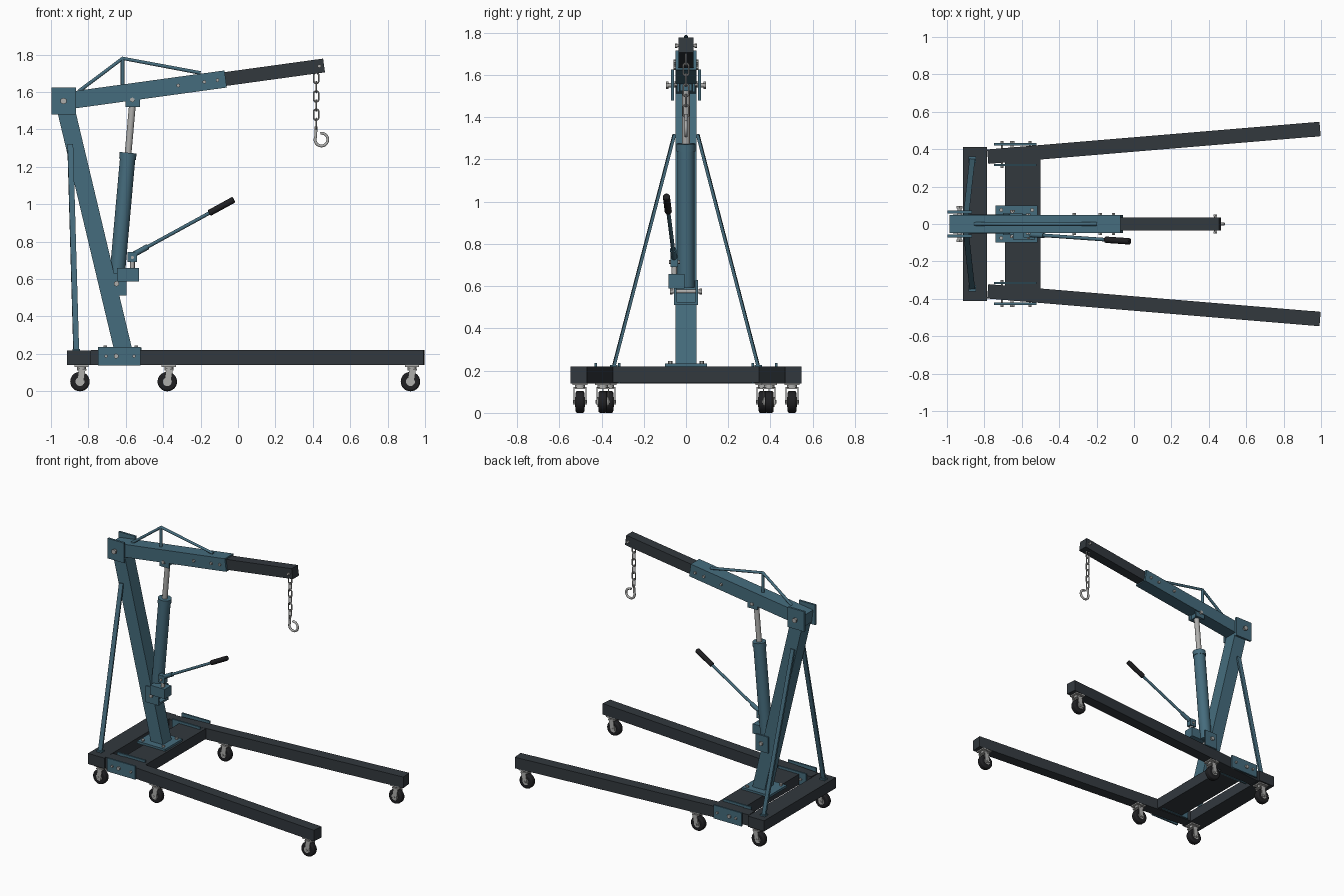
import bpy, bmesh
from math import pi, sin, cos, radians
from mathutils import Vector, Matrix

if "Cube" in bpy.data.objects:
    bpy.data.objects.remove(bpy.data.objects["Cube"])


def material(name, rgb):
    m = bpy.data.materials.new(name)
    m.diffuse_color = (*rgb, 1)
    m.use_nodes = True
    m.node_tree.nodes["Principled BSDF"].inputs["Base Color"].default_value = m.diffuse_color
    return m


BLUE = material("blue_paint", (0.06, 0.15, 0.205))
DARK = material("dark_paint", (0.032, 0.04, 0.048))
BLACK = material("rubber", (0.014, 0.014, 0.016))
STEEL = material("steel", (0.42, 0.42, 0.41))


def finish(bm, name, mat, smooth=False, bevel=0):
    me = bpy.data.meshes.new(name)
    bm.to_mesh(me)
    bm.free()
    me.materials.append(mat)
    ob = bpy.data.objects.new(name, me)
    bpy.context.collection.objects.link(ob)
    if bevel:
        b = ob.modifiers.new("bevel", 'BEVEL')
        b.width, b.segments, b.limit_method = bevel, 2, 'ANGLE'
    if smooth:
        bpy.ops.object.select_all(action='DESELECT')
        ob.select_set(True)
        bpy.context.view_layer.objects.active = ob
        bpy.ops.object.shade_smooth_by_angle(angle=radians(35))
    return ob


def box(name, x, y, z, mat):
    """Axis-aligned box from (min, max) pairs."""
    c = [(a + b) / 2 for a, b in (x, y, z)]
    s = [abs(b - a) for a, b in (x, y, z)]
    bm = bmesh.new()
    bmesh.ops.create_cube(bm, size=1, matrix=Matrix.Translation(c) @ Matrix.Diagonal((*s, 1)))
    return finish(bm, name, mat)


def beam(name, p, q, w, h, mat):
    """Rectangular bar from p to q, w across and h deep."""
    p, q = Vector(p), Vector(q)
    d = q - p
    bm = bmesh.new()
    bmesh.ops.create_cube(bm, size=1, matrix=Matrix.Translation((p + q) / 2)
                          @ d.to_track_quat('X', 'Z').to_matrix().to_4x4()
                          @ Matrix.Diagonal((d.length, w, h, 1)))
    return finish(bm, name, mat)


def rod(name, p, q, r, mat, sides=20, bevel=0):
    p, q = Vector(p), Vector(q)
    d = q - p
    bm = bmesh.new()
    bmesh.ops.create_cone(bm, cap_ends=True, segments=sides, radius1=r, radius2=r, depth=d.length,
                          matrix=Matrix.Translation((p + q) / 2)
                          @ d.to_track_quat('Z', 'Y').to_matrix().to_4x4())
    return finish(bm, name, mat, sides > 8, bevel)


def pin(name, x, z, half, r, mat=STEEL, y=0):
    """Cross bolt with a hex head at each end."""
    rod(name, (x, y - half, z), (x, y + half, z), r * 0.6, mat, 12)
    for s in (-1, 1):
        rod(name + "_head", (x, y + s * (half - 0.012), z), (x, y + s * half, z), r, mat, 6)


def tube(name, pts, r, mat):
    cu = bpy.data.curves.new(name, 'CURVE')
    cu.dimensions, cu.bevel_depth, cu.bevel_resolution, cu.use_fill_caps = '3D', r, 3, True
    sp = cu.splines.new('POLY')
    sp.points.add(len(pts) - 1)
    for pt, co in zip(sp.points, pts):
        pt.co = (*co, 1)
    cu.materials.append(mat)
    ob = bpy.data.objects.new(name, cu)
    bpy.context.collection.objects.link(ob)


def chain_link(center, turned):
    bm = bmesh.new()
    n, m, R, r, stretch = 20, 8, 0.013, 0.0045, 0.016
    rings = []
    for i in range(n):
        a = 2 * pi * (i + 0.5) / n
        shift = stretch if sin(a) > 0 else -stretch
        ring = []
        for j in range(m):
            b = 2 * pi * j / m
            k = R + r * cos(b)
            v = Vector((k * cos(a), r * sin(b), k * sin(a) + shift))
            ring.append(bm.verts.new(Matrix.Rotation(turned * pi / 2, 3, 'Z') @ v + Vector(center)))
        rings.append(ring)
    for i in range(n):
        for j in range(m):
            a, b = rings[i], rings[(i + 1) % n]
            bm.faces.new((a[j], a[(j + 1) % m], b[(j + 1) % m], b[j]))
    bmesh.ops.recalc_face_normals(bm, faces=bm.faces)
    finish(bm, "chain_link", STEEL, True)


def caster(x, y):
    rod("caster_tyre", (x, y - 0.021, 0.052), (x, y + 0.021, 0.052), 0.052, BLACK, 32, 0.009)
    rod("caster_hub", (x, y - 0.024, 0.052), (x, y + 0.024, 0.052), 0.024, STEEL, 20)
    rod("caster_axle", (x, y - 0.034, 0.052), (x, y + 0.034, 0.052), 0.008, STEEL, 6)
    for s in (-1, 1):
        beam("caster_fork", (x, y + s * 0.028, 0.04), (x + 0.012, y + s * 0.028, 0.12), 0.005, 0.036, STEEL)
    box("caster_crown", (x - 0.016, x + 0.034), (y - 0.031, y + 0.031), (0.112, 0.12), STEEL)
    rod("caster_swivel", (x + 0.008, y, 0.118), (x + 0.008, y, 0.132), 0.024, STEEL)
    box("caster_plate", (x - 0.03, x + 0.046), (y - 0.036, y + 0.036), (0.131, 0.141), STEEL)


# Base frame
box("rear_crossbar", (-0.915, -0.785), (-0.412, 0.412), (0.14, 0.217), DARK)
box("mid_crossbar", (-0.69, -0.5), (-0.345, 0.345), (0.143, 0.219), DARK)
for s in (-1, 1):
    beam("leg", (-0.782, s * 0.36, 0.18), (0.995, s * 0.508, 0.18), 0.077, 0.08, DARK)
    for y in (0.315, 0.427):
        box("leg_bracket", (-0.748, -0.522), (s * (y - 0.006), s * (y + 0.006)), (0.139, 0.236), BLUE)
    for x, r in ((-0.705, 0.009), (-0.652, 0.014), (-0.555, 0.009)):
        pin("leg_bolt", x, 0.188, 0.072, r, STEEL, s * 0.371)
    caster(-0.845, s * 0.365)
    caster(-0.378, s * 0.394)
    caster(0.922, s * 0.502)
    # Side braces and their feet
    beam("mast_brace", (-0.865, s * 0.345, 0.21), (-0.897, s * 0.055, 1.32), 0.03, 0.014, BLUE)
    box("brace_foot", (-0.885, -0.845), (s * 0.325, s * 0.36), (0.215, 0.227), BLUE)

# Mast
box("mast_base_plate", (-0.74, -0.515), (-0.1, 0.1), (0.217, 0.234), BLUE)
for x in (-0.71, -0.545):
    for y in (-0.075, 0.075):
        rod("base_bolt", (x, y, 0.23), (x, y, 0.245), 0.011, STEEL, 6)
beam("mast", (-0.61, 0, 0.205), (-0.922, 0, 1.515), 0.1, 0.095, BLUE)
for s in (-1, 1):
    box("pivot_plate", (-0.998, -0.866), (s * 0.056, s * 0.071), (1.48, 1.625), BLUE)
pin("boom_pivot_pin", -0.933, 1.552, 0.095, 0.018)


# Boom, sliding extension and top truss
def boom_z(x):
    return 1.56 + (x + 0.865) * 0.1375


beam("boom", (-0.98, 0, boom_z(-0.98)), (-0.066, 0, boom_z(-0.066)), 0.098, 0.092, BLUE)
beam("boom_extension", (-0.3, 0, boom_z(-0.3)), (0.46, 0, boom_z(0.46)), 0.07, 0.074, DARK)
for x in (-0.32, -0.18, -0.11):
    pin("boom_bolt", x, boom_z(x), 0.06, 0.01)
pin("boom_tip_pin", 0.435, boom_z(0.435), 0.052, 0.01)
tube("truss_rod", [(-0.85, 0, 1.605), (-0.617, 0, 1.78), (-0.2, 0, 1.702)], 0.01, BLUE)
rod("truss_post", (-0.617, 0, 1.62), (-0.617, 0, 1.778), 0.01, BLUE)

# Hydraulic ram
low, high = Vector((-0.65, 0, 0.575)), Vector((-0.562, 0, 1.56))


def ram(t):
    return low.lerp(high, t)


rod("ram_cylinder", ram(0.02), ram(0.70), 0.041, BLUE, 32)
rod("ram_collar", ram(0.675), ram(0.711), 0.045, BLUE, 32)
rod("ram_piston", ram(0.69), ram(0.98), 0.018, STEEL, 24)
box("ram_head", (-0.59, -0.54), (-0.028, 0.028), (1.525, 1.58), BLUE)
for s in (-1, 1):
    box("ram_upper_lug", (-0.602, -0.525), (s * 0.03, s * 0.042), (1.52, 1.6), BLUE)
    box("ram_lower_lug", (-0.7, -0.597), (s * 0.046, s * 0.058), (0.512, 0.63), BLUE)
box("ram_lower_seat", (-0.665, -0.6), (-0.05, 0.05), (0.512, 0.526), BLUE)
pin("ram_upper_pin", -0.565, 1.558, 0.055, 0.013)
pin("ram_lower_pin", -0.65, 0.575, 0.075, 0.015)

# Pump and handle
box("pump_block", (-0.648, -0.53), (-0.083, -0.008), (0.588, 0.658), BLUE)
rod("pump_plunger", (-0.565, -0.055, 0.65), (-0.565, -0.055, 0.71), 0.013, STEEL)
box("handle_socket", (-0.59, -0.54), (-0.073, -0.037), (0.692, 0.745), BLUE)
pin("socket_pin", -0.565, 0.715, 0.026, 0.009, STEEL, -0.055)
start, end = Vector((-0.57, -0.055, 0.725)), Vector((-0.022, -0.093, 1.025))
rod("handle_sleeve", start, start.lerp(end, 0.16), 0.015, BLUE)
rod("handle_bar", start, start.lerp(end, 0.9), 0.0095, BLUE)
rod("handle_grip", start.lerp(end, 0.76), end, 0.017, BLACK, 20, 0.004)

# Chain and hook
for i in range(6):
    chain_link((0.418, 0, 1.675 - i * 0.049), i % 2)
arc = [radians(155 + 305 * i / 28) for i in range(29)]
tube("hook", [(0.418, 0, 1.415), (0.416, 0, 1.385)]
     + [(0.446 + 0.034 * cos(a), 0, 1.346 + 0.034 * sin(a)) for a in arc], 0.008, STEEL)
